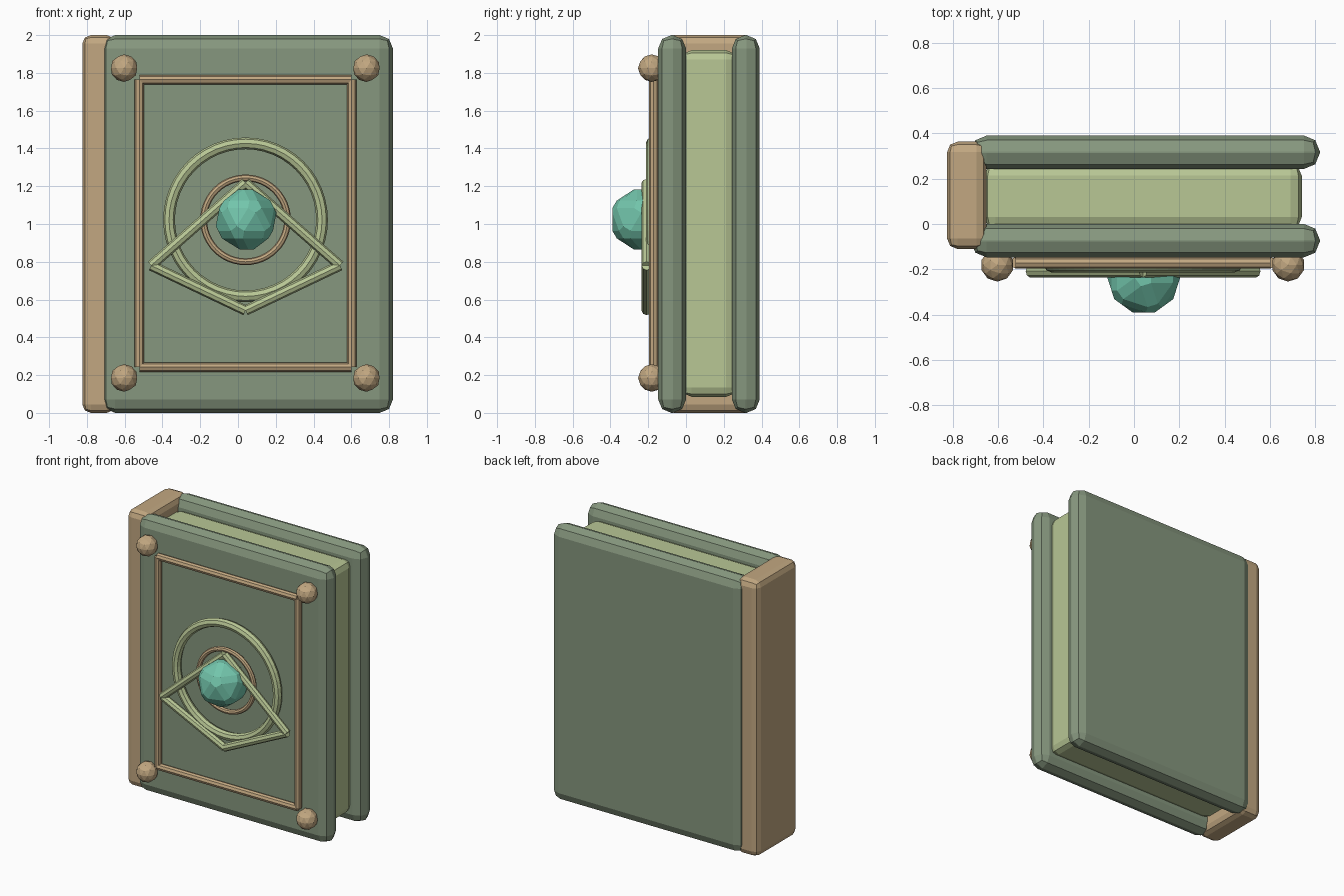
import bpy, math
from mathutils import Vector

if "Cube" in bpy.data.objects:
    bpy.data.objects.remove(bpy.data.objects["Cube"])


def material(name, rgb):
    m = bpy.data.materials.new(name)
    m.diffuse_color = (*rgb, 1)
    m.use_nodes = True
    m.node_tree.nodes["Principled BSDF"].inputs["Base Color"].default_value = m.diffuse_color
    return m


GREEN = material("cover_green", (0.24, 0.31, 0.21))
TAN = material("trim_tan", (0.54, 0.39, 0.22))
PALE = material("page_pale", (0.48, 0.57, 0.30))
TEAL = material("gem_teal", (0.17, 0.56, 0.41))


def finish(name, mat, bevel=0, segments=2):
    ob = bpy.context.object
    ob.name = name
    ob.data.materials.append(mat)
    if bevel:
        mod = ob.modifiers.new("bevel", 'BEVEL')
        mod.width = bevel
        mod.segments = segments
        mod.limit_method = 'NONE'
    return ob


def block(name, lo, hi, mat, bevel):
    lo, hi = Vector(lo), Vector(hi)
    bpy.ops.mesh.primitive_cube_add(size=1, location=(lo + hi) / 2)
    bpy.context.object.scale = hi - lo
    bpy.ops.object.transform_apply(location=False, rotation=False, scale=True)
    return finish(name, mat, bevel)


def rod(name, a, b, r, mat):
    a, b = Vector(a), Vector(b)
    bpy.ops.mesh.primitive_cylinder_add(vertices=8, radius=r, depth=(b - a).length,
                                        location=(a + b) / 2)
    bpy.context.object.rotation_euler = (b - a).to_track_quat('Z', 'Y').to_euler()
    return finish(name, mat)


def rod_loop(name, pts, y, r, mat):
    for i, p in enumerate(pts):
        q = pts[(i + 1) % len(pts)]
        rod(f"{name}_{i + 1}", (p[0], y, p[1]), (q[0], y, q[1]), r, mat)


def ring(name, y, major, minor, mat):
    bpy.ops.mesh.primitive_torus_add(location=(0.04, y, 1.022), rotation=(math.pi / 2, 0, 0),
                                     major_radius=major, minor_radius=minor,
                                     major_segments=48, minor_segments=8)
    return finish(name, mat)


# Book body: covers, page block and spine
block("front_cover", (-0.72, -0.147, 0), (0.82, 0.0, 2), GREEN, 0.07)
block("back_cover", (-0.72, 0.243, 0), (0.82, 0.39, 2), GREEN, 0.07)
block("pages", (-0.66, -0.02, 0.085), (0.74, 0.263, 1.92), PALE, 0.05)
block("spine", (-0.824, -0.11, 0), (-0.65, 0.363, 2), TAN, 0.045)

# Raised frame and corner studs on the front cover
rod_loop("frame_rod", [(-0.522, 0.242), (0.602, 0.242), (0.602, 1.764), (-0.522, 1.764)],
         -0.171, 0.025, TAN)
for x in (-0.603, 0.68):
    for z in (0.185, 1.825):
        bpy.ops.mesh.primitive_ico_sphere_add(subdivisions=2, radius=0.073,
                                              location=(x, -0.181, z))
        finish("corner_stud", TAN)

# Emblem: two rings, kite of rods and a faceted gem
ring("outer_ring", -0.182, 0.405, 0.031, PALE)
ring("inner_ring", -0.19, 0.222, 0.018, TAN)
rod_loop("emblem_rod", [(0.04, 1.218), (0.54, 0.78), (0.04, 0.542), (-0.46, 0.78)],
         -0.208, 0.027, PALE)
bpy.ops.mesh.primitive_ico_sphere_add(subdivisions=1, radius=0.19, location=(0.043, -0.237, 1.024))
finish("gem", TEAL, 0.025, 1)
